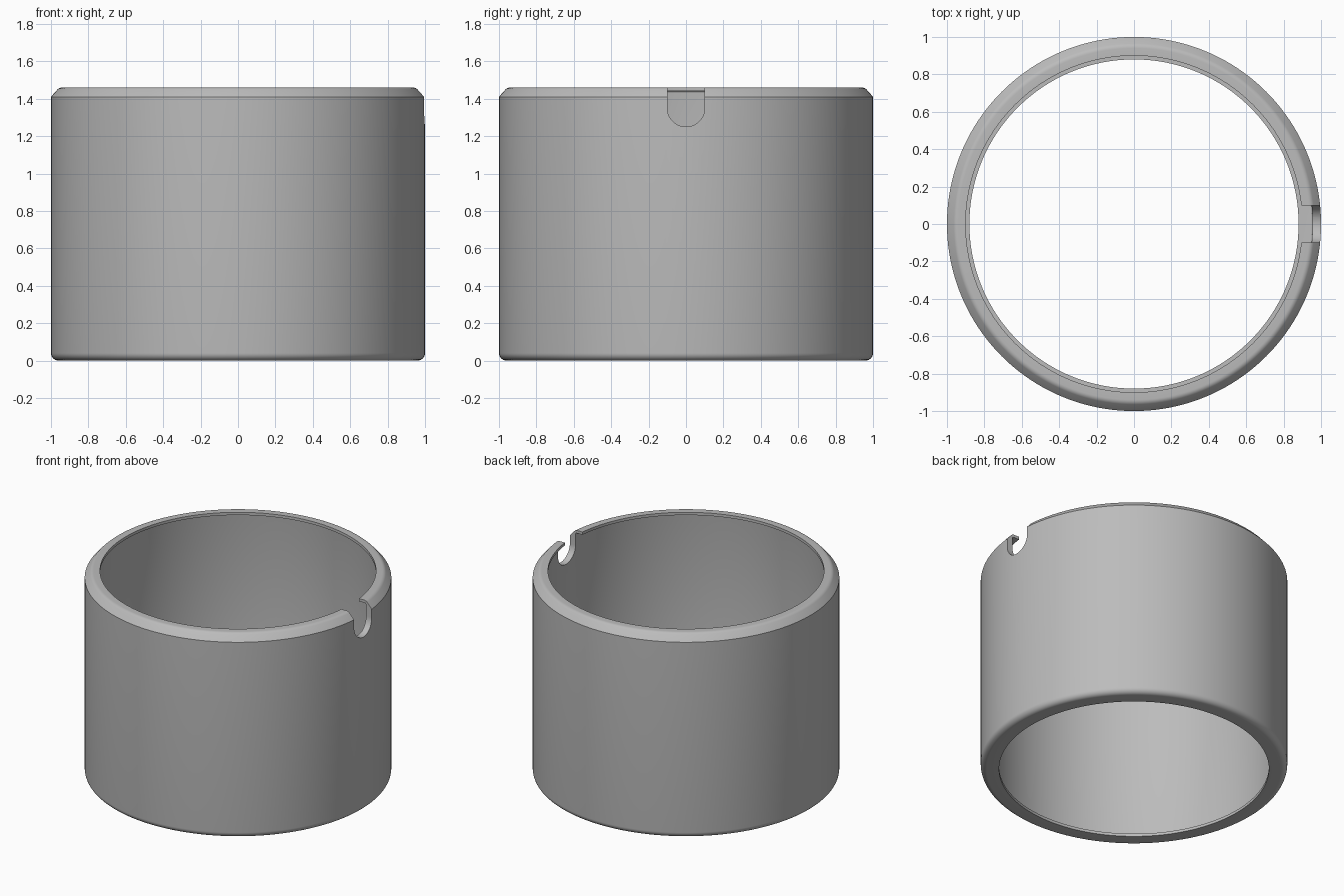
import bpy, bmesh
from math import pi, cos, sin, radians
from mathutils import Matrix, Vector

if "Cube" in bpy.data.objects:
    bpy.data.objects.remove(bpy.data.objects["Cube"], do_unlink=True)

SEGMENTS = 160
HEIGHT = 1.46
WALL_INNER = 0.955
LIP = 0.02


def arc(cx, cz, r, start, end, steps):
    """Points on an arc, angles in degrees."""
    angles = [radians(start + (end - start) * i / steps) for i in range(steps + 1)]
    return [(cx + r * cos(a), cz + r * sin(a)) for a in angles]


def new_object(name, bm):
    bmesh.ops.recalc_face_normals(bm, faces=bm.faces)
    mesh = bpy.data.meshes.new(name)
    bm.to_mesh(mesh)
    bm.free()
    obj = bpy.data.objects.new(name, mesh)
    bpy.context.collection.objects.link(obj)
    return obj


def lathe(name, profile):
    """Spin a closed (radius, height) profile about z."""
    bm = bmesh.new()
    verts = [bm.verts.new((r, 0, z)) for r, z in profile]
    edges = [bm.edges.new((v, verts[i - 1])) for i, v in enumerate(verts)]
    bmesh.ops.spin(bm, geom=verts + edges, cent=(0, 0, 0), axis=(0, 0, 1),
                   angle=2 * pi, steps=SEGMENTS, use_merge=True)
    bmesh.ops.remove_doubles(bm, verts=bm.verts, dist=1e-5)
    return new_object(name, bm)


# Thin sleeve with a rounded foot, bevelled rim and inward lips at both ends
profile = (
    [(0.88, 0)]
    + arc(0.96, 0.04, 0.04, -90, 0, 8)
    + [(1, 1.41)]
    + arc(0.94, HEIGHT - 0.035, 0.035, 45, 90, 4)
    + [(0.9, HEIGHT), (0.9, HEIGHT - LIP)]
    + arc(WALL_INNER - 0.01, HEIGHT - LIP - 0.01, 0.01, 90, 0, 4)
    + arc(WALL_INNER - 0.01, LIP + 0.01, 0.01, 0, -90, 4)
    + [(0.88, LIP)]
)
sleeve = lathe("sleeve", profile)

# Round-bottomed notch through the rim on the left side
bm = bmesh.new()
outline = [(-0.1, 1.6)] + arc(0, 1.35, 0.1, 180, 360, 24) + [(0.1, 1.6)]
face = bm.faces.new([bm.verts.new((0.7, y, z)) for y, z in outline])
side = bmesh.ops.extrude_face_region(bm, geom=[face])["geom"]
bmesh.ops.translate(bm, vec=(0.5, 0, 0),
                    verts=[g for g in side if isinstance(g, bmesh.types.BMVert)])
cutter = new_object("notch_cutter", bm)
cutter.hide_render = True

cut = sleeve.modifiers.new("notch", "BOOLEAN")
cut.operation = "DIFFERENCE"
cut.solver = "EXACT"
cut.object = cutter

for obj in bpy.context.selected_objects:
    obj.select_set(False)
bpy.context.view_layer.objects.active = sleeve
sleeve.select_set(True)
bpy.ops.object.modifier_apply(modifier=cut.name)
bpy.data.objects.remove(cutter, do_unlink=True)

# Plain grey finish
grey = bpy.data.materials.new("plain_grey")
grey.use_nodes = True
colour = (0.5, 0.5, 0.5, 1)
grey.diffuse_color = colour
grey.node_tree.nodes["Principled BSDF"].inputs["Base Color"].default_value = colour
sleeve.data.materials.clear()
sleeve.data.materials.append(grey)
bpy.ops.object.shade_smooth_by_angle(angle=radians(30))
